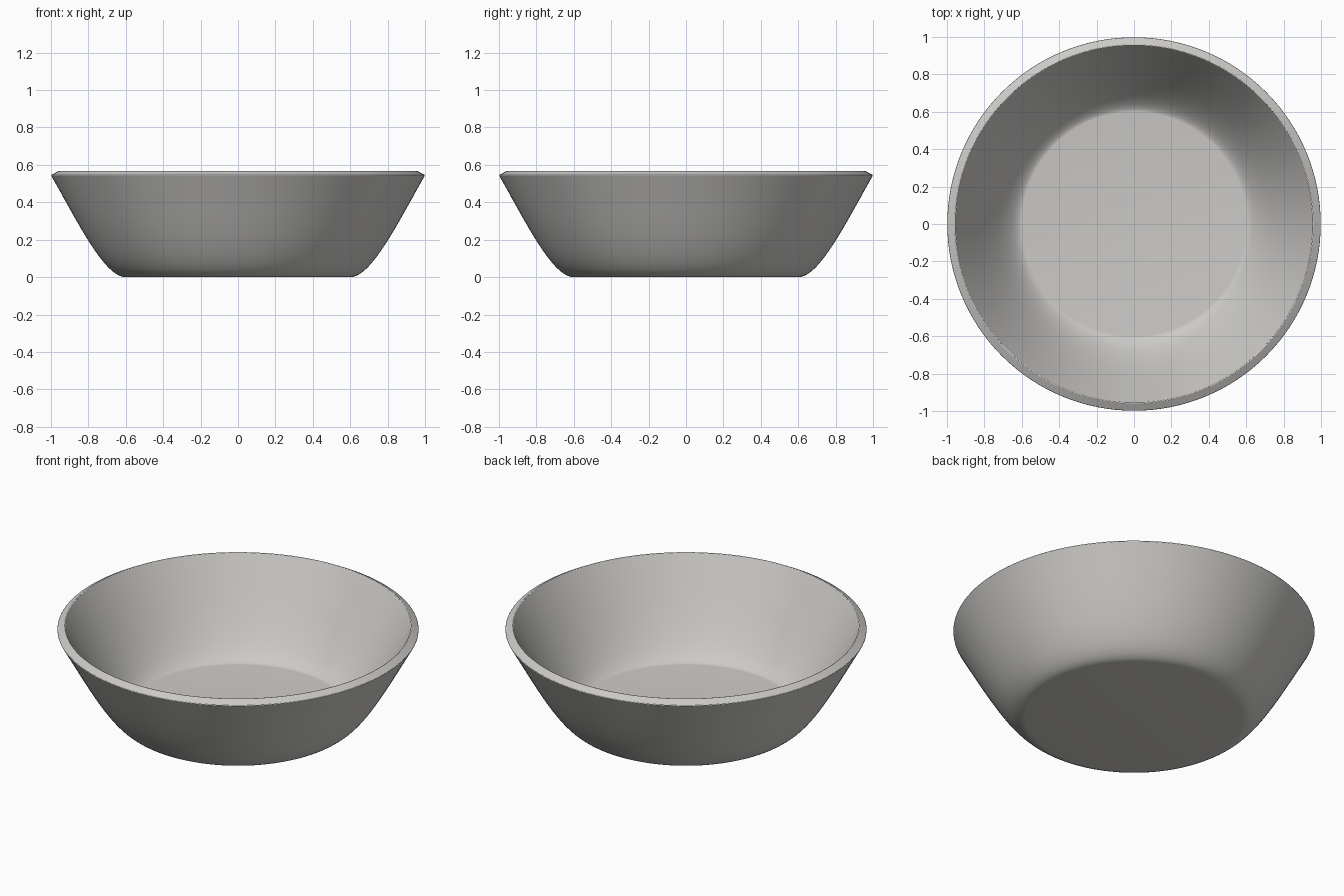
import bpy, bmesh, math
from mathutils import Vector

if "Cube" in bpy.data.objects:
    bpy.data.objects.remove(bpy.data.objects["Cube"])

SEGMENTS = 128
WALL = 0.05

# Outer wall curve, from foot to rim, as (radius, height)
P = [Vector(p) for p in ((0.60, 0.0), (0.71, 0.0), (0.84, 0.26), (1.0, 0.545))]


def curve(t):
    s = 1 - t
    return P[0]*s**3 + P[1]*3*s*s*t + P[2]*3*s*t*t + P[3]*t**3


def tangent(t):
    s = 1 - t
    d = (P[1]-P[0])*s*s + (P[2]-P[1])*2*s*t + (P[3]-P[2])*t*t
    return d.normalized()


steps = [i / 20 for i in range(21)]
outer = [curve(t) for t in steps]
inner = [curve(t) + Vector((-tangent(t).y, tangent(t).x)) * WALL for t in steps]

# Closed section: underside, outer wall, slanted rim, inner wall, floor
profile = [Vector((0, 0))] + outer + inner[::-1] + [Vector((0, WALL))]

bm = bmesh.new()
verts = [bm.verts.new((p.x, 0, p.y)) for p in profile]
edges = [bm.edges.new(pair) for pair in zip(verts, verts[1:])]
bmesh.ops.spin(bm, geom=verts + edges, cent=(0, 0, 0), axis=(0, 0, 1),
               angle=math.tau, steps=SEGMENTS, use_merge=True)
bmesh.ops.remove_doubles(bm, verts=bm.verts, dist=1e-5)
bmesh.ops.recalc_face_normals(bm, faces=bm.faces)

mesh = bpy.data.meshes.new("bowl")
bm.to_mesh(mesh)
bm.free()
bowl = bpy.data.objects.new("bowl", mesh)
bpy.context.collection.objects.link(bowl)

# Plain ceramic colour
mat = bpy.data.materials.new("light_grey_ceramic")
mat.diffuse_color = (0.60, 0.59, 0.57, 1)
mat.use_nodes = True
mat.node_tree.nodes["Principled BSDF"].inputs["Base Color"].default_value = mat.diffuse_color
mesh.materials.append(mat)

# Soften the rim edges and keep the rest smooth
bevel = bowl.modifiers.new("rim_bevel", 'BEVEL')
bevel.width = 0.004
bevel.segments = 2
bevel.limit_method = 'ANGLE'
bevel.angle_limit = math.radians(50)

bpy.context.view_layer.objects.active = bowl
bowl.select_set(True)
bpy.ops.object.shade_smooth_by_angle(angle=math.radians(40))
